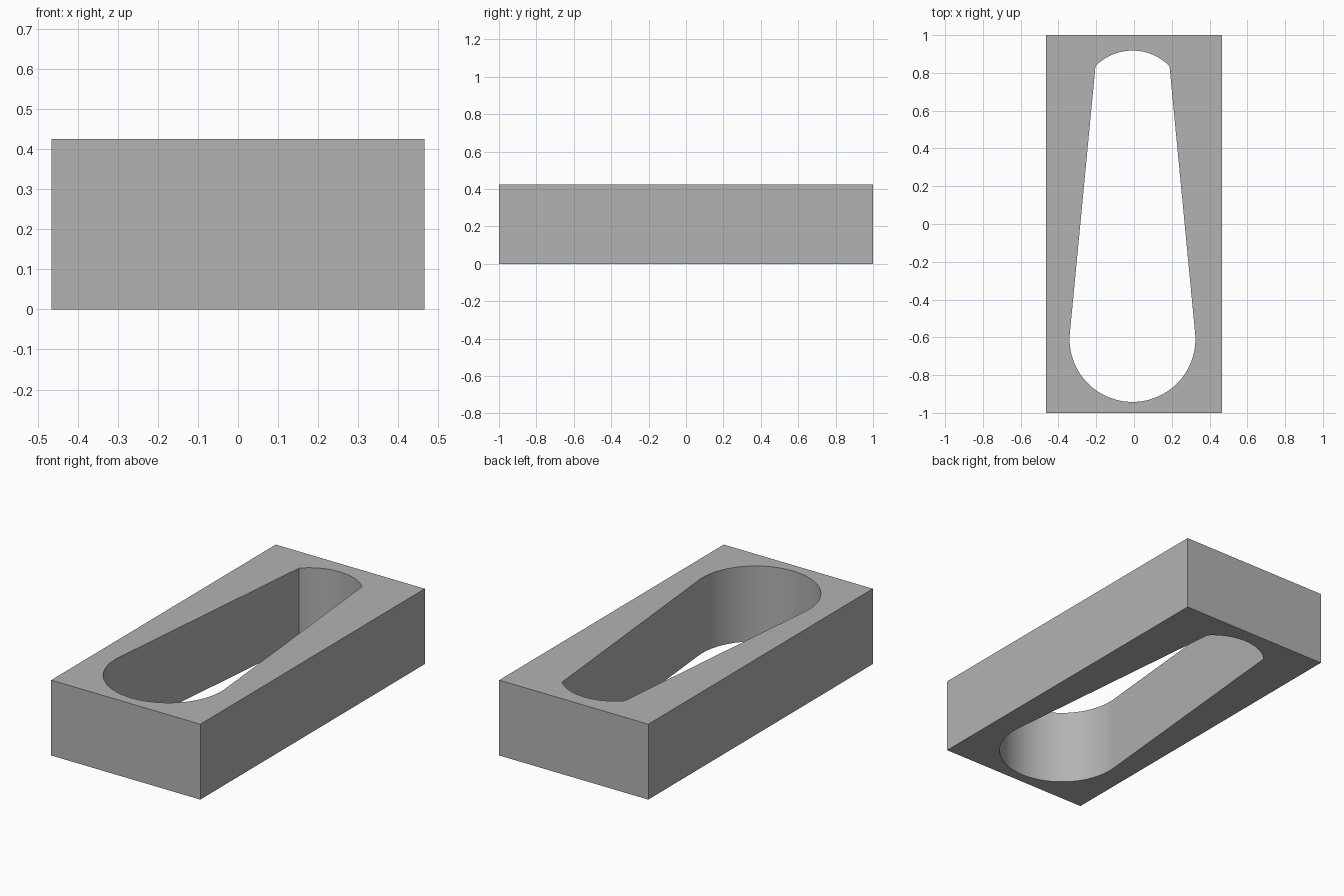
import bpy
import bmesh
from math import radians, cos, sin, atan2

if "Cube" in bpy.data.objects:
    bpy.data.objects.remove(bpy.data.objects["Cube"], do_unlink=True)

HALF_X, HALF_Y, HEIGHT = 0.465, 1.0, 0.425
HOLE_X = -0.008


def arc(cy, radius, start, end, steps):
    """Points along an arc centred on the slot's long axis."""
    return [(HOLE_X + radius * cos(start + (end - start) * i / steps),
             cy + radius * sin(start + (end - start) * i / steps))
            for i in range(steps + 1)]


# Slot outline: small shallow arc at the back, large round end at the front
corner = atan2(0.193, 0.196)
lean = radians(5.5)
slot = arc(0.643, 0.275, corner, radians(180) - corner, 24)
slot += arc(-0.609, 0.333, radians(180) - lean, radians(360) + lean, 64)
outer = [(-HALF_X, -HALF_Y), (HALF_X, -HALF_Y), (HALF_X, HALF_Y), (-HALF_X, HALF_Y)]

# Block: fill between the two outlines, then extrude upwards
bm = bmesh.new()
edges = []
for loop in (outer, slot):
    verts = [bm.verts.new((x, y, 0)) for x, y in loop]
    edges += [bm.edges.new((v, verts[i - 1])) for i, v in enumerate(verts)]
bmesh.ops.triangle_fill(bm, use_beauty=True, use_dissolve=False, edges=edges)
top = bmesh.ops.extrude_face_region(bm, geom=bm.faces[:], use_keep_orig=True)
bmesh.ops.translate(bm, vec=(0, 0, HEIGHT),
                    verts=[g for g in top["geom"] if isinstance(g, bmesh.types.BMVert)])
bmesh.ops.recalc_face_normals(bm, faces=bm.faces[:])

mesh = bpy.data.meshes.new("slotted_block")
bm.to_mesh(mesh)
bm.free()
block = bpy.data.objects.new("slotted_block", mesh)
bpy.context.collection.objects.link(block)

# Plain grey material
grey = bpy.data.materials.new("grey")
grey.use_nodes = True
grey.diffuse_color = (0.45, 0.45, 0.45, 1)
grey.node_tree.nodes["Principled BSDF"].inputs["Base Color"].default_value = grey.diffuse_color
mesh.materials.append(grey)

# Smooth slot ends, sharp rims and corners
bpy.ops.object.select_all(action="DESELECT")
block.select_set(True)
bpy.context.view_layer.objects.active = block
bpy.ops.object.shade_smooth_by_angle(angle=radians(30))
